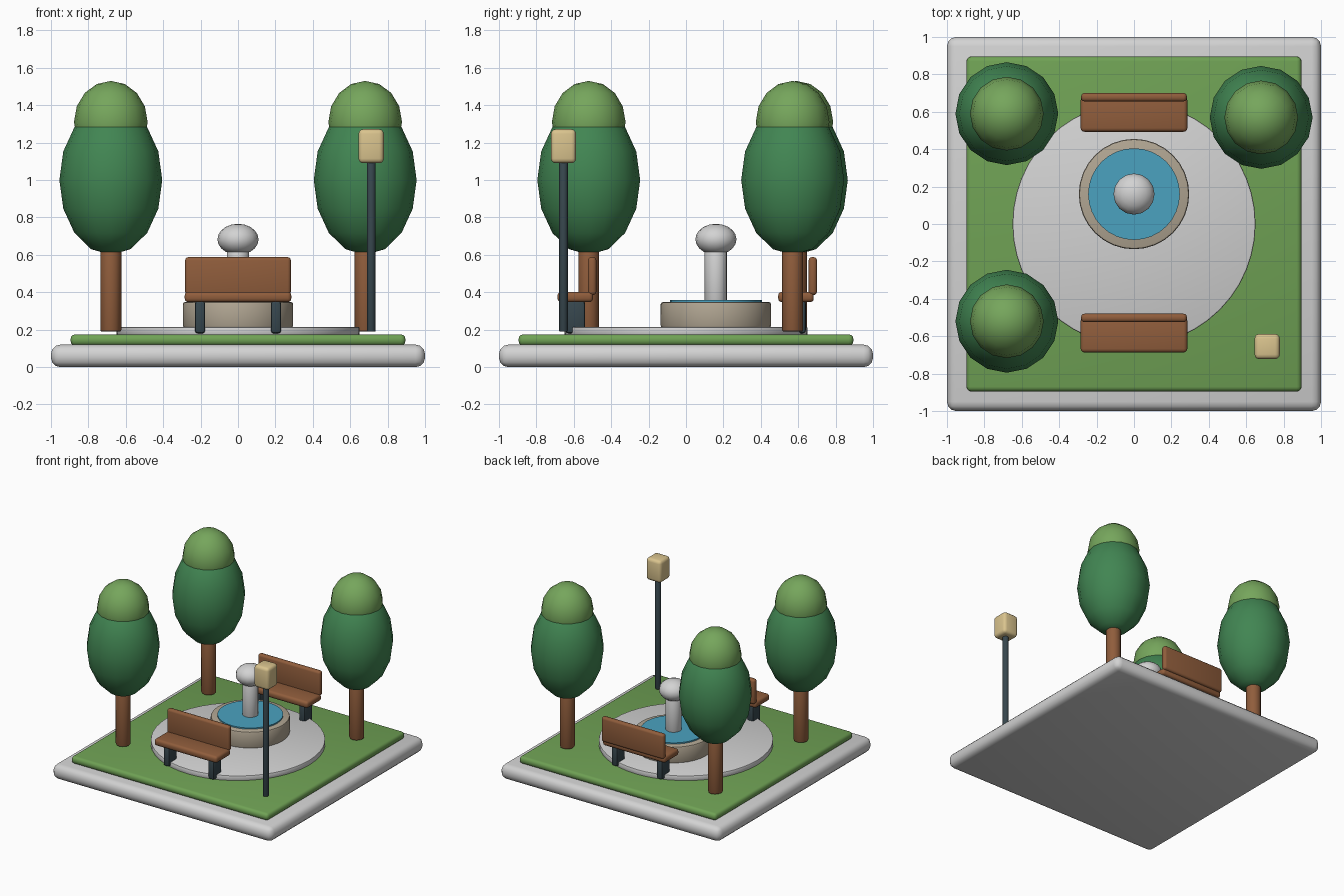
import bpy, bmesh, math
from mathutils import Matrix, Vector

cube = bpy.data.objects.get("Cube")
if cube:
    bpy.data.objects.remove(cube, do_unlink=True)


def material(name, r, g, b):
    m = bpy.data.materials.new(name)
    m.use_nodes = True
    m.diffuse_color = (r, g, b, 1)
    m.node_tree.nodes["Principled BSDF"].inputs["Base Color"].default_value = (r, g, b, 1)
    return m


PAVING = material("pale paving", 0.65, 0.65, 0.65)
GRASS = material("grass green", 0.16, 0.36, 0.09)
STONE = material("warm stone", 0.44, 0.38, 0.29)
WATER = material("water blue", 0.07, 0.36, 0.53)
WOOD = material("brown wood", 0.28, 0.11, 0.045)
METAL = material("dark metal", 0.038, 0.062, 0.075)
LEAF = material("dark leaf", 0.053, 0.235, 0.085)
LEAF_TIP = material("light leaf", 0.18, 0.38, 0.107)
GLOW = material("lamp cream", 0.70, 0.55, 0.27)


def finish(bm, name, mat, bevel=0.0, segments=3):
    """Round the hard edges, then make a smooth-shaded object."""
    if bevel:
        hard = [e for e in bm.edges if e.calc_face_angle(0) > math.radians(50)]
        bmesh.ops.bevel(bm, geom=hard, offset=bevel, segments=segments,
                        profile=0.5, affect='EDGES', clamp_overlap=True)
    mesh = bpy.data.meshes.new(name)
    bm.to_mesh(mesh)
    bm.free()
    mesh.materials.append(mat)
    ob = bpy.data.objects.new(name, mesh)
    bpy.context.collection.objects.link(ob)
    bpy.ops.object.select_all(action='DESELECT')
    ob.select_set(True)
    bpy.context.view_layer.objects.active = ob
    bpy.ops.object.shade_smooth_by_angle(angle=math.radians(40))
    return ob


def box(name, mat, x, y, z0, z1, width, depth, bevel, segments=3):
    bm = bmesh.new()
    bmesh.ops.create_cube(bm, size=1, matrix=Matrix.LocRotScale(
        Vector((x, y, (z0 + z1) / 2)), None, Vector((width, depth, z1 - z0))))
    return finish(bm, name, mat, bevel, segments)


def cylinder(name, mat, x, y, z0, z1, radius, sides, bevel=0.0):
    bm = bmesh.new()
    bmesh.ops.create_cone(bm, cap_ends=True, segments=sides, radius1=radius, radius2=radius,
                          depth=z1 - z0, matrix=Matrix.Translation((x, y, (z0 + z1) / 2)))
    return finish(bm, name, mat, bevel, 2)


def ellipsoid(name, mat, x, y, z, radius, height, sides, rings):
    bm = bmesh.new()
    bmesh.ops.create_uvsphere(bm, u_segments=sides, v_segments=rings, radius=1,
                              matrix=Matrix.LocRotScale(Vector((x, y, z)), None,
                                                        Vector((radius, radius, height))))
    return finish(bm, name, mat)


# Ground: paved slab, lawn and round plaza
box("base_slab", PAVING, 0, 0, 0, 0.12, 2, 2, 0.05)
box("lawn", GRASS, 0, 0, 0.115, 0.175, 1.79, 1.79, 0.025)
cylinder("plaza", PAVING, 0, 0, 0.17, 0.215, 0.65, 48, 0.008)

# Fountain
FY = 0.16
cylinder("fountain_basin", STONE, 0, FY, 0.21, 0.348, 0.295, 32, 0.012)
cylinder("fountain_water", WATER, 0, FY, 0.33, 0.358, 0.245, 32)
cylinder("fountain_column", PAVING, 0, FY, 0.35, 0.63, 0.06, 16, 0.008)
ellipsoid("fountain_ball", PAVING, 0, FY, 0.683, 0.11, 0.083, 16, 10)

# Trees
for side, x, y in (("back_right", -0.68, 0.59), ("back_left", 0.68, 0.57),
                   ("front_right", -0.68, -0.52)):
    cylinder("trunk_" + side, WOOD, x, y, 0.19, 0.7, 0.056, 12, 0.008)
    ellipsoid("crown_" + side, LEAF, x, y, 1.0, 0.275, 0.4, 16, 8)
    ellipsoid("crown_tip_" + side, LEAF_TIP, x, y, 1.31, 0.197, 0.22, 16, 8)

# Benches, both with the backrest on the +y side
for place, y in (("front", -0.592), ("back", 0.588)):
    box("seat_" + place, WOOD, 0, y, 0.347, 0.402, 0.57, 0.19, 0.02)
    box("backrest_" + place, WOOD, 0, y + 0.09, 0.385, 0.588, 0.565, 0.045, 0.018)
    for side, x in (("right", -0.203), ("left", 0.203)):
        box(f"leg_{place}_{side}", METAL, x, y, 0.18, 0.355, 0.055, 0.105, 0.015, 2)

# Street lamp
LX, LY = 0.712, -0.655
cylinder("lamp_pole", METAL, LX, LY, 0.19, 1.11, 0.023, 12, 0.004)
box("lamp_head", GLOW, LX, LY, 1.09, 1.272, 0.135, 0.135, 0.025)
